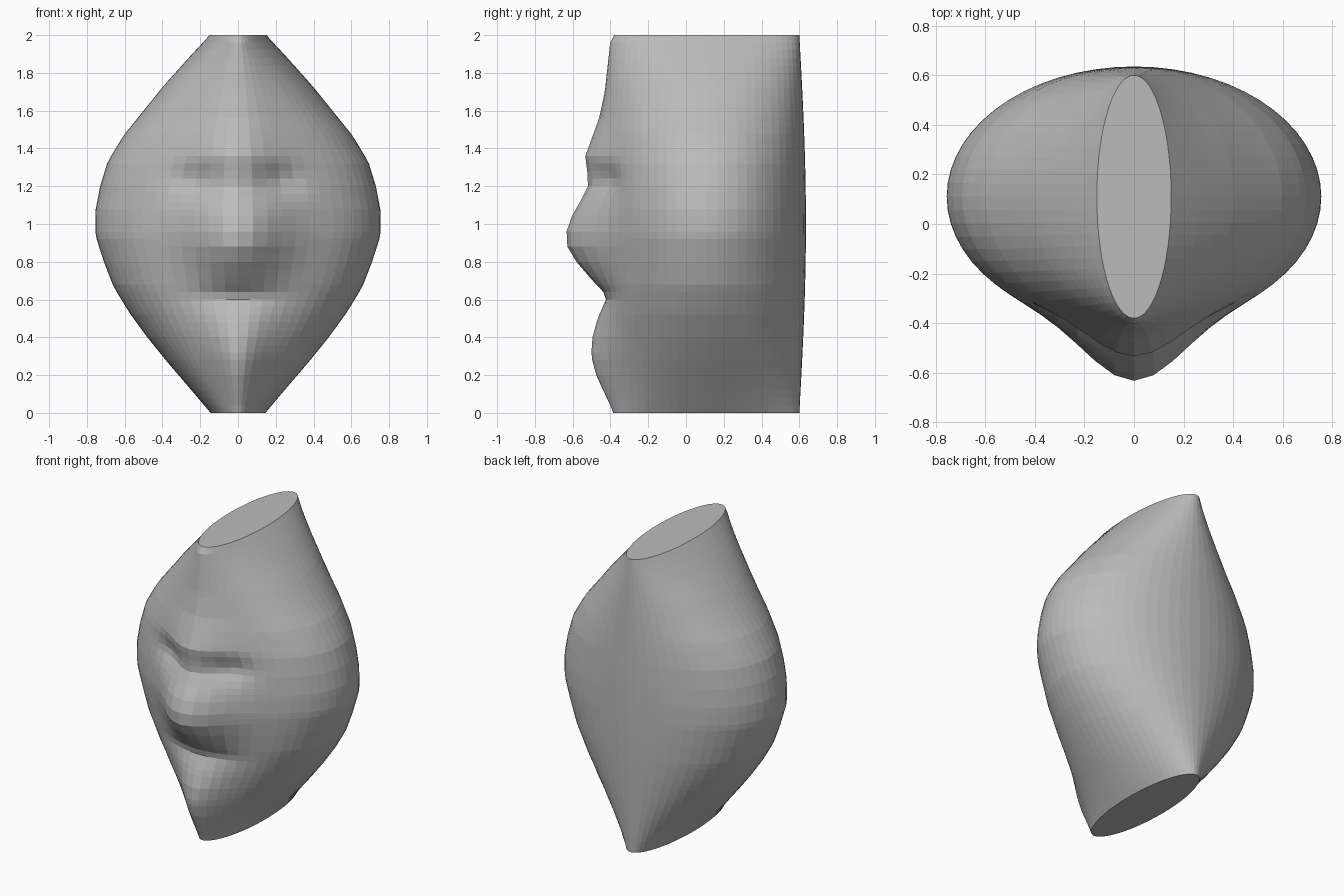
import bpy, bmesh, math

if "Cube" in bpy.data.objects:
    bpy.data.objects.remove(bpy.data.objects["Cube"])

ROWS, SEGS = 50, 60
CENTRE_Y = 0.11

# Half width of the head by height
WIDTH = [(0, .145), (.13, .255), (.27, .375), (.4, .48), (.53, .575), (.67, .66),
         (.8, .71), (.94, .755), (1.07, .755), (1.2, .73), (1.33, .69), (1.47, .605),
         (1.6, .50), (1.73, .395), (1.87, .27), (2, .15)]
# Face profile on the centre line by height
FRONT = [(0, -.385), (.05, -.405), (.1, -.43), (.2, -.475), (.3, -.502), (.4, -.495),
         (.5, -.468), (.6, -.424), (.64, -.437), (.7, -.495), (.8, -.58), (.88, -.628),
         (.96, -.632), (1.04, -.605), (1.12, -.56), (1.2, -.522), (1.28, -.525),
         (1.36, -.533), (1.45, -.50), (1.56, -.46), (1.7, -.43), (1.88, -.41),
         (1.96, -.402), (2, -.38)]


def lerp_table(table, z):
    for (z0, v0), (z1, v1) in zip(table, table[1:]):
        if z <= z1 + 1e-6:
            return v0 + (v1 - v0) * (z - z0) / (z1 - z0)
    return table[-1][1]


def bell(d, spread):
    return math.exp(-0.5 * (d / spread) ** 2)


def head_point(z, a):
    """Elliptical section with a ridge down the face and two eye hollows."""
    w = lerp_table(WIDTH, z)
    depth = 0.49 + 0.035 * math.sin(math.pi * z / 2)
    x, y = w * math.sin(a), CENTRE_Y - depth * math.cos(a)
    if math.cos(a) > 0:
        ridge = (CENTRE_Y - depth) - lerp_table(FRONT, z)
        y -= ridge * bell(a, 0.24)
        y += 0.045 * bell(abs(x) - 0.21, 0.09) * bell(z - 1.23, 0.055)
    return x, y, z


# Head: stacked rings with flat top and bottom caps
bm = bmesh.new()
rings = []
for r in range(ROWS + 1):
    z = 2 * r / ROWS
    angles = [(2 * math.pi * s / SEGS + math.pi) % (2 * math.pi) - math.pi for s in range(SEGS)]
    rings.append([bm.verts.new(head_point(z, a)) for a in angles])
for low, high in zip(rings, rings[1:]):
    for s in range(SEGS):
        t = (s + 1) % SEGS
        bm.faces.new((low[s], low[t], high[t], high[s]))
bm.faces.new(rings[0][::-1])
bm.faces.new(rings[-1])
bmesh.ops.recalc_face_normals(bm, faces=bm.faces)
mesh = bpy.data.meshes.new("head")
bm.to_mesh(mesh)
bm.free()

grey = bpy.data.materials.new("plain grey")
grey.diffuse_color = (0.5, 0.5, 0.5, 1)
grey.use_nodes = True
grey.node_tree.nodes["Principled BSDF"].inputs["Base Color"].default_value = grey.diffuse_color
mesh.materials.append(grey)
head = bpy.data.objects.new("head", mesh)
bpy.context.collection.objects.link(head)
